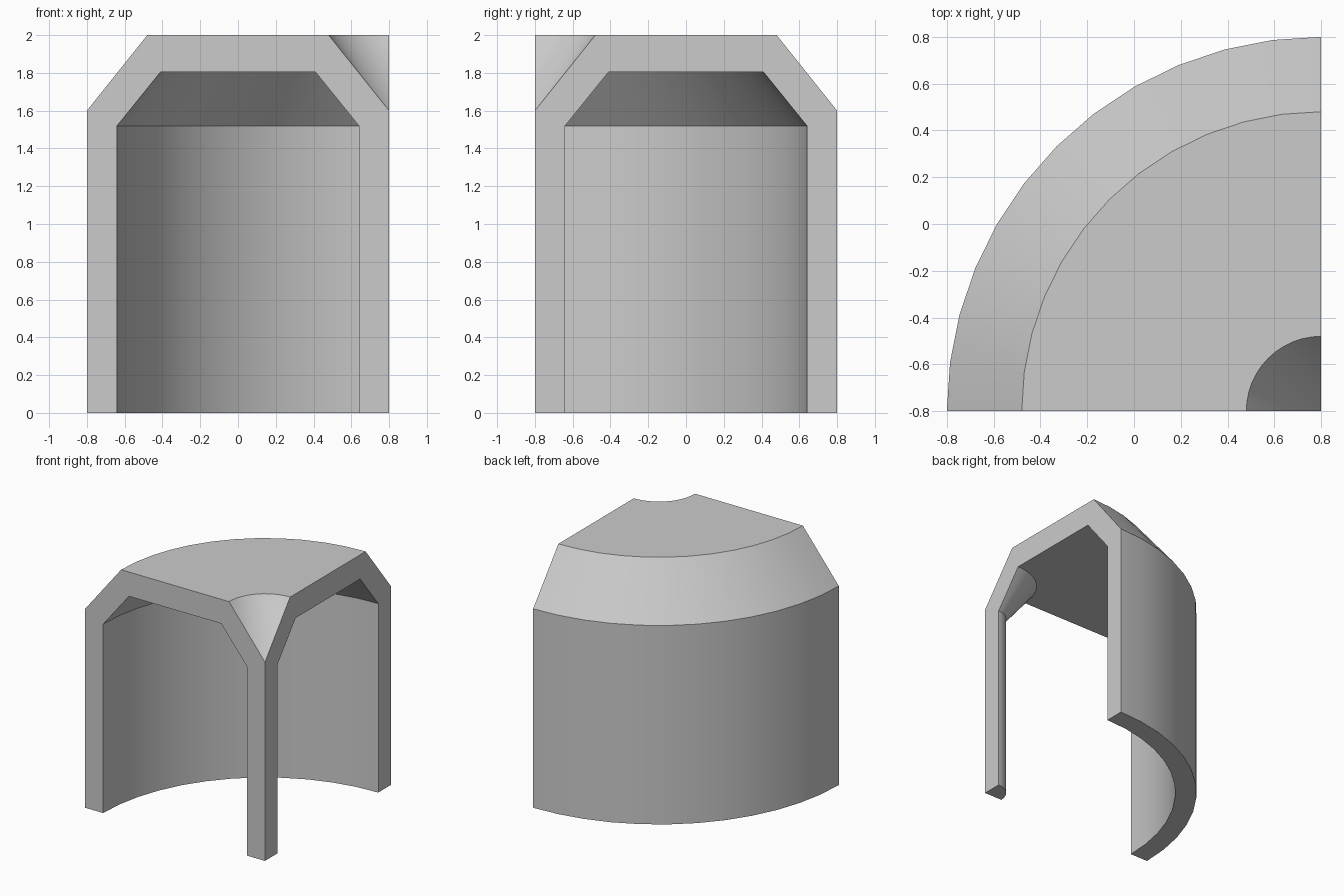
import bpy
import bmesh
from math import radians
from mathutils import Vector

cube = bpy.data.objects.get("Cube")
if cube:
    bpy.data.objects.remove(cube)

# Single plain grey material
grey = bpy.data.materials.new("plain grey")
grey.use_nodes = True
colour = (0.6, 0.6, 0.6, 1.0)
grey.diffuse_color = colour
grey.node_tree.nodes["Principled BSDF"].inputs["Base Color"].default_value = colour

AXIS = Vector((0.8, -0.8, 0.0))
STEPS = 12

# Arch cross-section as (radius, height): post, chamfered roof, outer wall
profile = [(0, 0), (0, 1.6), (0.32, 2), (1.28, 2), (1.6, 1.6), (1.6, 0),
           (1.44, 0), (1.44, 1.52), (1.21, 1.805), (0.39, 1.805),
           (0.16, 1.52), (0.16, 0)]

bm = bmesh.new()
verts = [bm.verts.new(AXIS + Vector((-r, 0, z))) for r, z in profile]
edges = [bm.edges.new((a, b)) for a, b in zip(verts, verts[1:] + verts[:1])]

# Quarter turn of the section around the corner post
swept = bmesh.ops.spin(bm, geom=verts + edges, cent=AXIS, axis=(0, 0, 1),
                       angle=radians(-90), steps=STEPS, use_duplicate=False)
end = [v for v in swept["geom_last"] if isinstance(v, bmesh.types.BMVert)]

# Flat cut faces at both ends of the turn
bm.faces.new(verts)
end_edges = [e for e in swept["geom_last"] if isinstance(e, bmesh.types.BMEdge)]
bmesh.ops.contextual_create(bm, geom=end_edges or end)

bmesh.ops.remove_doubles(bm, verts=bm.verts[:], dist=0.0005)
bmesh.ops.dissolve_degenerate(bm, edges=bm.edges[:], dist=0.0001)
bmesh.ops.recalc_face_normals(bm, faces=bm.faces[:])

mesh = bpy.data.meshes.new("quarter_arch_vault")
bm.to_mesh(mesh)
bm.free()
mesh.materials.append(grey)

vault = bpy.data.objects.new("quarter_arch_vault", mesh)
bpy.context.collection.objects.link(vault)
bpy.ops.object.select_all(action="DESELECT")
vault.select_set(True)
bpy.context.view_layer.objects.active = vault
bpy.ops.object.shade_smooth_by_angle(angle=radians(30))
